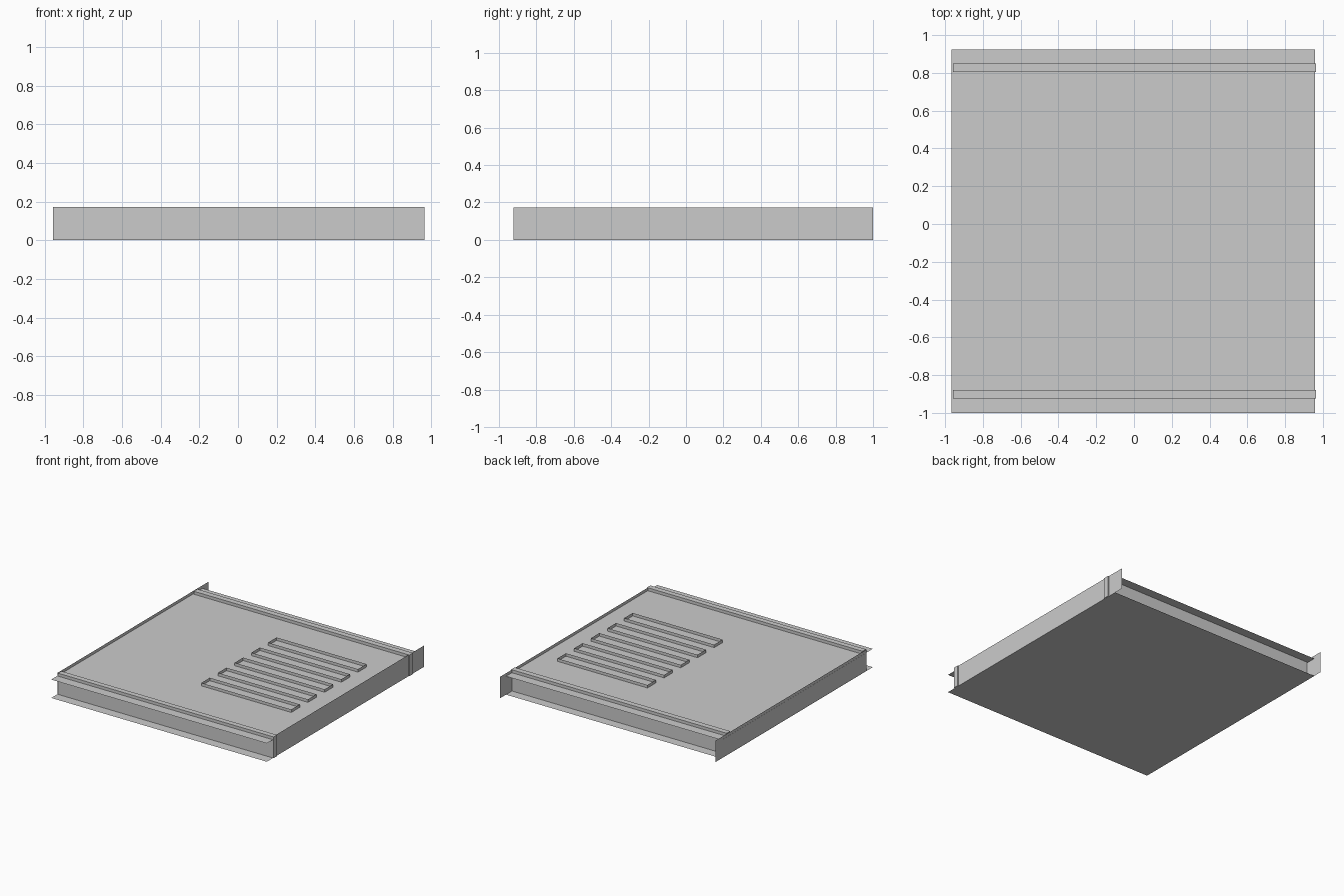
import bpy, bmesh

if "Cube" in bpy.data.objects:
    bpy.data.objects.remove(bpy.data.objects["Cube"])


def make(name, verts, faces):
    mesh = bpy.data.meshes.new(name)
    mesh.from_pydata(verts, [], faces)
    obj = bpy.data.objects.new(name, mesh)
    bpy.context.collection.objects.link(obj)
    return obj


def box(name, x0, x1, y0, y1, z0, z1, skip_caps=False):
    verts = [(x, y, z) for z in (z0, z1)
             for x, y in ((x0, y0), (x1, y0), (x1, y1), (x0, y1))]
    faces = [(i, (i + 1) % 4, (i + 1) % 4 + 4, i + 4) for i in range(4)]
    if not skip_caps:
        faces += [(3, 2, 1, 0), (4, 5, 6, 7)]
    return make(name, verts, faces)


def sheet_flat(name, x0, x1, y0, y1, z):
    return make(name, [(x0, y0, z), (x1, y0, z), (x1, y1, z), (x0, y1, z)],
                [(0, 1, 2, 3)])


def sheet_side(name, x, y0, y1, z0, z1):
    return make(name, [(x, y0, z0), (x, y1, z0), (x, y1, z1), (x, y0, z1)],
                [(0, 1, 2, 3)])


TOP = 0.172
DECK = 0.148

# Thin top and bottom panels, overhanging the front and back rails
sheet_flat("bottom_panel", -0.965, 0.957, -1.0, 0.925, 0.0)
sheet_flat("top_panel", -0.965, 0.957, -1.0, 0.925, DECK)

# Thin side panels, running past the back
sheet_side("left_panel", -0.964, -0.923, 1.0, 0.0, TOP)
sheet_side("right_panel", 0.957, -0.923, 1.0, 0.0, TOP)

# Front and back rails
box("front_rail", -0.957, 0.964, -0.923, -0.88, 0.001, TOP)
box("back_rail", -0.957, 0.964, 0.805, 0.85, 0.001, TOP)

# Five raised, open vent rims
for i in range(5):
    y = -0.46 + i * 0.2125
    box(f"vent_rim_{i + 1}", -0.005, 0.797, y, y + 0.108, DECK, TOP, skip_caps=True)
